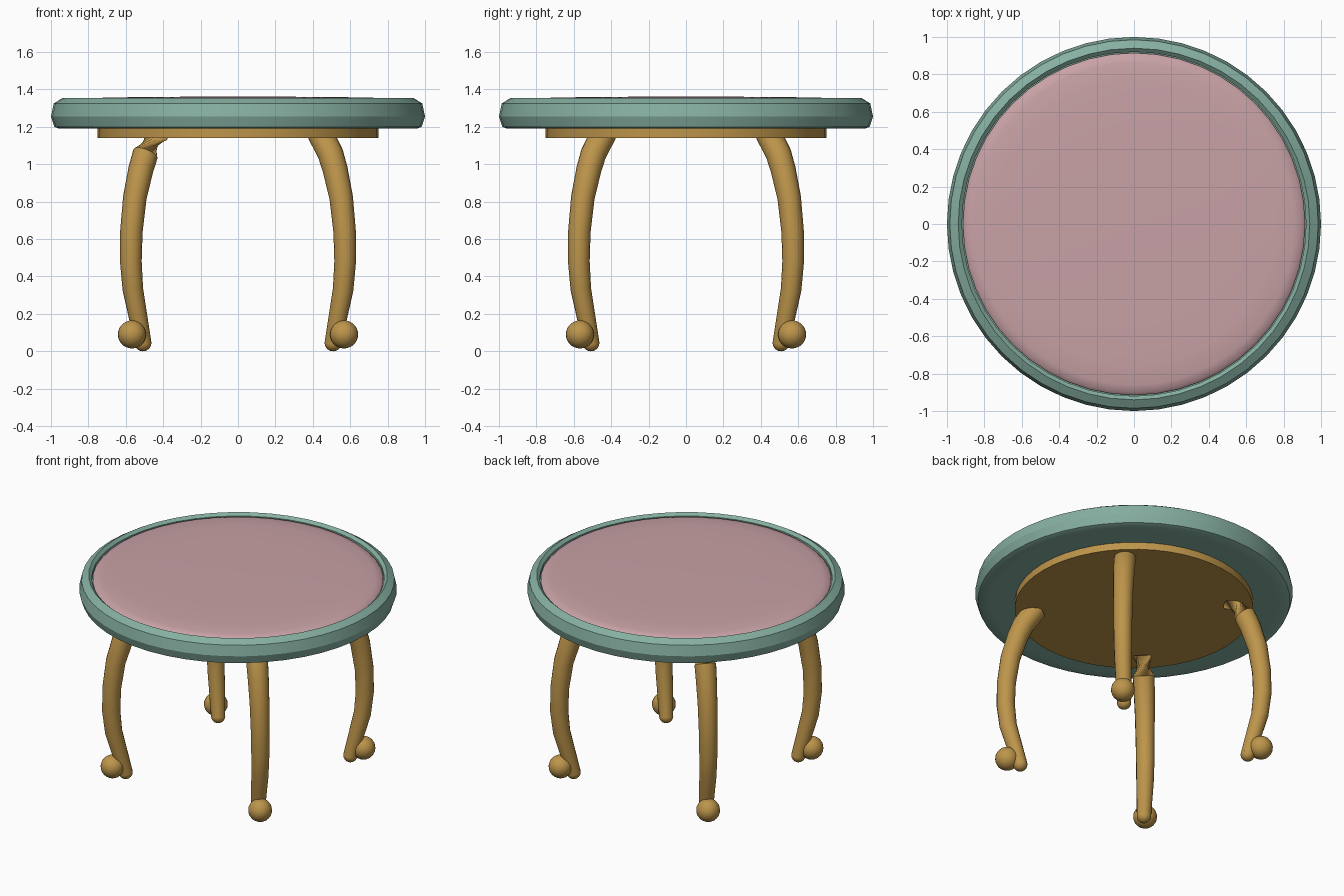
import bpy, bmesh, math
from mathutils import Vector, Matrix

cube = bpy.data.objects.get("Cube")
if cube:
    bpy.data.objects.remove(cube)


def material(name, rgb):
    m = bpy.data.materials.new(name)
    m.use_nodes = True
    m.diffuse_color = (*rgb, 1)
    m.node_tree.nodes["Principled BSDF"].inputs["Base Color"].default_value = (*rgb, 1)
    return m


TEAL = material("soft teal", (0.24, 0.43, 0.36))
PINK = material("dusty pink", (0.58, 0.36, 0.38))
GOLD = material("old gold", (0.51, 0.30, 0.07))


def finish(name, bm, mat, angle=40):
    bmesh.ops.recalc_face_normals(bm, faces=bm.faces)
    mesh = bpy.data.meshes.new(name)
    bm.to_mesh(mesh)
    bm.free()
    mesh.materials.append(mat)
    ob = bpy.data.objects.new(name, mesh)
    bpy.context.collection.objects.link(ob)
    bpy.ops.object.select_all(action="DESELECT")
    ob.select_set(True)
    bpy.context.view_layer.objects.active = ob
    bpy.ops.object.shade_smooth_by_angle(angle=math.radians(angle))
    return ob


def bridge(bm, rings, caps=True):
    """Skin a list of equal vertex rings, closing both ends."""
    for a, b in zip(rings, rings[1:]):
        n = len(a)
        for i in range(n):
            bm.faces.new((a[i], a[(i + 1) % n], b[(i + 1) % n], b[i]))
    if caps:
        bm.faces.new(rings[0])
        bm.faces.new(rings[-1])


def lathe(name, profile, mat, angle=40, sides=48):
    bm = bmesh.new()
    rings = []
    for r, z in profile:
        rings.append([bm.verts.new((r * math.cos(math.tau * i / sides),
                                    r * math.sin(math.tau * i / sides), z))
                      for i in range(sides)])
    bridge(bm, rings)
    return finish(name, bm, mat, angle)


def ball(name, center, radius):
    bm = bmesh.new()
    bmesh.ops.create_uvsphere(bm, u_segments=24, v_segments=14, radius=radius,
                              matrix=Matrix.Translation(center))
    return finish(name, bm, GOLD)


# Table top: rounded rim, shallow cushioned panel and round base plate
lathe("rim", [(0.90, 1.19), (0.955, 1.19), (0.982, 1.2), (1.0, 1.255), (0.985, 1.325),
              (0.94, 1.353), (0.92, 1.335), (0.92, 1.3)], TEAL, 25)
lathe("top_panel", [(0.915, 1.25), (0.915, 1.325), (0.9, 1.339), (0.86, 1.348),
                    (0.75, 1.355), (0.5, 1.36), (0.05, 1.362)], PINK, 45)
lathe("base_plate", [(0.75, 1.14), (0.75, 1.2)], GOLD)

# Leg path: distance along x and y, height, radius
PATH = [(0.508, 0.045, 0.045), (0.562, 0.33, 0.055), (0.573, 0.48, 0.058),
        (0.57, 0.64, 0.06), (0.552, 0.82, 0.063), (0.52, 0.97, 0.067),
        (0.495, 1.055, 0.069), (0.44, 1.165, 0.07)]


def leg(name, sx, sy, twist):
    pts = [Vector((sx * d, sy * d, z)) for d, z, r in PATH]
    side = Vector((-sy, sx, 0)).normalized()
    bm = bmesh.new()
    rings, sides = [], 16
    for k, p in enumerate(pts):
        tangent = (pts[min(k + 1, len(pts) - 1)] - pts[max(k - 1, 0)]).normalized()
        other = tangent.cross(side)
        turn = twist if k == len(pts) - 1 else 0
        ring = []
        for i in range(sides):
            a = math.tau * i / sides + turn
            ring.append(bm.verts.new(p + PATH[k][2] * (math.cos(a) * side + math.sin(a) * other)))
        rings.append(ring)
    bridge(bm, rings)
    finish(name, bm, GOLD)


# Four curved legs; the pair on the -x side is pinched by a twist at the top
for sx, sx_name in ((1, "left"), (-1, "right")):
    for sy, sy_name in ((-1, "front"), (1, "back")):
        tag = f"{sy_name}_{sx_name}"
        leg(tag + "_leg", sx, sy, math.radians(130) if sx < 0 else 0)
        ball(tag + "_leg_tip", (sx * 0.508, sy * 0.508, 0.045), 0.045)
        ball(tag + "_foot_ball", (sx * 0.567, sy * 0.567, 0.09), 0.075)
